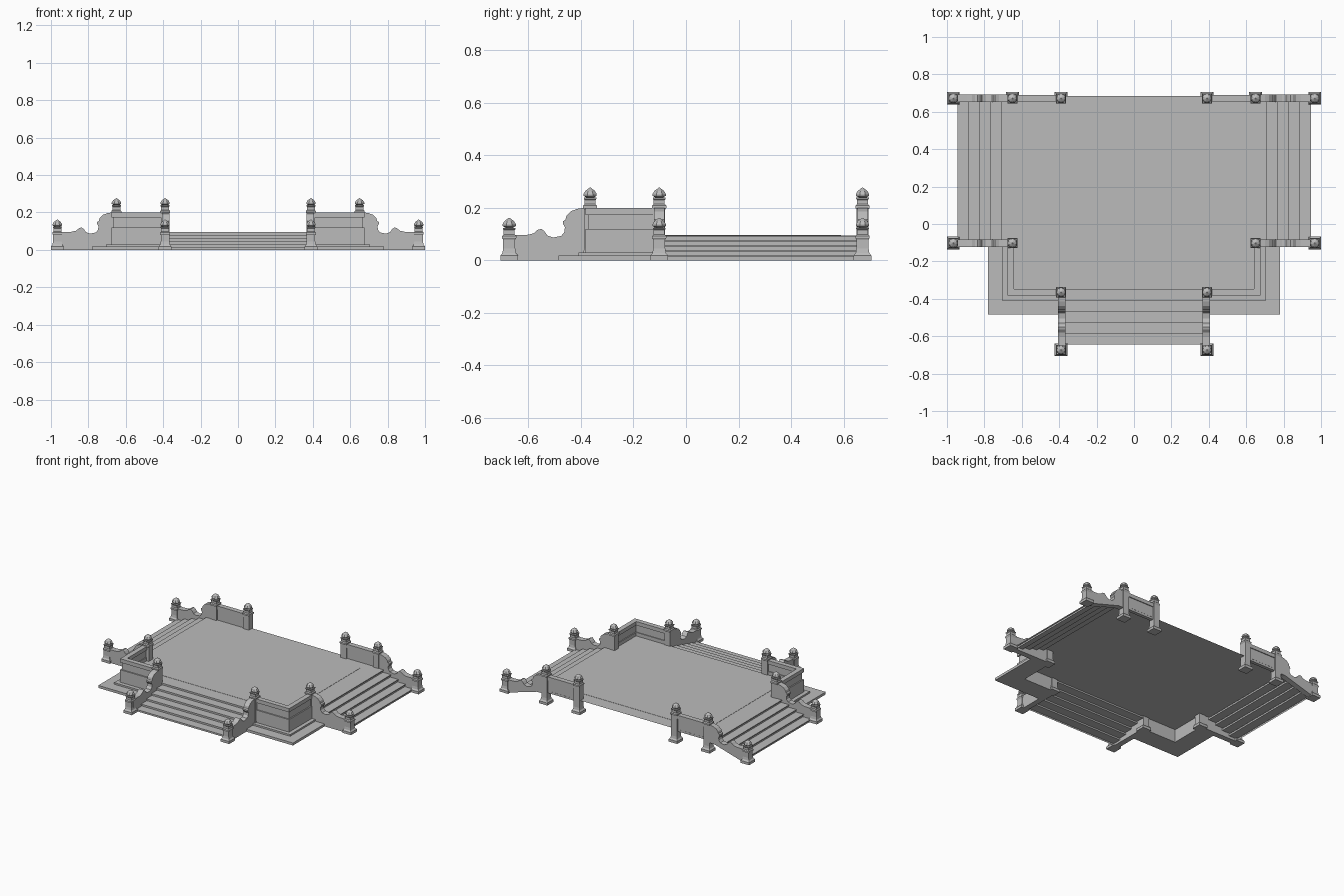
import bpy, bmesh, math
from mathutils import Vector

cube = bpy.data.objects.get("Cube")
if cube:
    bpy.data.objects.remove(cube, do_unlink=True)

stone = bpy.data.materials.new("grey stone")
stone.use_nodes = True
GREY = (0.5, 0.5, 0.5, 1)
stone.diffuse_color = GREY
stone.node_tree.nodes["Principled BSDF"].inputs["Base Color"].default_value = GREY

FLOOR = 0.095
POST_X, POST_Y = 0.39, -0.365     # front stair posts
SIDE_X, END_X = 0.65, 0.966       # side stair posts
NEAR_Y, BACK_Y = -0.102, 0.672    # side stair rails


def finish(name, bm, recalc=True):
    if recalc:
        bmesh.ops.recalc_face_normals(bm, faces=bm.faces)
    mesh = bpy.data.meshes.new(name)
    bm.to_mesh(mesh)
    bm.free()
    mesh.materials.append(stone)
    obj = bpy.data.objects.new(name, mesh)
    bpy.context.collection.objects.link(obj)
    return obj


def prism(name, points, offset):
    """Extrude a flat outline along an offset."""
    bm = bmesh.new()
    face = bm.faces.new([bm.verts.new(p) for p in points])
    new = bmesh.ops.extrude_face_region(bm, geom=[face], use_keep_orig=True)["geom"]
    bmesh.ops.translate(bm, vec=offset, verts=[g for g in new if isinstance(g, bmesh.types.BMVert)])
    return finish(name, bm)


def box(name, x0, x1, y0, y1, z0, z1):
    return prism(name, [(x0, y0, z0), (x1, y0, z0), (x1, y1, z0), (x0, y1, z0)], (0, 0, z1 - z0))


def rings(bm, profile, sides, centre):
    """Stack regular rings of half-width r at height z and cap both ends."""
    layers = []
    for r, z in profile:
        rad = r / math.cos(math.pi / sides)
        layers.append([bm.verts.new((centre[0] + rad * math.cos((i + 0.5) * math.tau / sides),
                                     centre[1] + rad * math.sin((i + 0.5) * math.tau / sides), z))
                       for i in range(sides)])
    for a, b in zip(layers, layers[1:]):
        for i in range(sides):
            j = (i + 1) % sides
            bm.faces.new((a[i], a[j], b[j], b[i]))
    bm.faces.new(layers[0][::-1])
    bm.faces.new(layers[-1])


def post(name, x, y, top):
    """Square post with flared foot, collar and faceted finial."""
    bm = bmesh.new()
    rings(bm, [(0.034, 0), (0.034, 0.018), (0.026, 0.028), (0.023, 0.045),
               (0.023, top - 0.083), (0.027, top - 0.077), (0.027, top - 0.069),
               (0.021, top - 0.063), (0.021, top - 0.047), (0.024, top - 0.043),
               (0.024, top - 0.038)], 4, (x, y))
    rings(bm, [(0.014, top - 0.038), (0.025, top - 0.031), (0.025, top - 0.024),
               (0.018, top - 0.012), (0.008, top - 0.005), (0.002, top)], 8, (x, y))
    return finish(name, bm)


# Scrolled top edge of a stair rail: distance from tall post, height
SCROLL = [(0, 0.2), (0.025, 0.2), (0.05, 0.196), (0.073, 0.187), (0.09, 0.17), (0.094, 0.155),
          (0.103, 0.149), (0.104, 0.14), (0.096, 0.127), (0.098, 0.108), (0.11, 0.093),
          (0.14, 0.087), (0.163, 0.095), (0.175, 0.112), (0.186, 0.12), (0.2, 0.116),
          (0.215, 0.103), (0.24, 0.097), (0.31, 0.095)]


def rail(name, start, direction, raised=False):
    d = Vector(direction)
    side = Vector((-d.y, d.x, 0)) * 0.02
    under = [(0.3, 0), (0.06, 0.07), (0, 0.07)] if raised else [(0.31, 0), (0, 0)]
    origin = Vector(start) - side
    return prism(name, [origin + d * t + Vector((0, 0, z)) for t, z in SCROLL + under], side * 2)


def stairs(name, foot, direction, across, risers, going):
    """Open flight of treads with small nosings, climbing along direction."""
    d, w, f = Vector(direction), Vector(across), Vector(foot)
    rise, lip = FLOOR / risers, 0.006
    path = []
    for i in range(risers):
        t, z = i * going, i * rise
        path += [(t + lip, z), (t + lip, z + rise - lip), (t, z + rise - lip), (t, z + rise)]
    path.append((risers * going, FLOOR))
    bm = bmesh.new()
    rows = [[bm.verts.new(f + d * t + w * k + Vector((0, 0, z))) for k in (-1, 1)] for t, z in path]
    flip = d.cross(w).z > 0
    for a, b in zip(rows, rows[1:]):
        quad = (a[0], b[0], b[1], a[1])
        bm.faces.new(quad if flip else quad[::-1])
    return finish(name, bm, recalc=False)


def corner_wall(name, s, out, inn, z0, z1, end_x=POST_X):
    """L-shaped course around one front corner."""
    cx, cy = 0.66, POST_Y
    outline = [(end_x, cy - out), (cx + out, cy - out), (cx + out, NEAR_Y),
               (cx - inn, NEAR_Y), (cx - inn, cy + inn), (end_x, cy + inn)]
    return prism(name, [(s * x, y, z0) for x, y in outline], (0, 0, z1 - z0))


# Terrace floor sheet and its raised centre field
bm = bmesh.new()
half = [(0.365, -0.348), (0.66, -0.348), (0.66, -0.085), (0.70, -0.085), (0.70, 0.685)]
outline = half + [(-x, y) for x, y in reversed(half)]
bm.faces.new([bm.verts.new((x, y, FLOOR)) for x, y in outline])
finish("terrace_floor", bm, recalc=False)
box("floor_field", -0.57, 0.57, -0.255, 0.59, FLOOR + 0.0005, FLOOR + 0.002)

# Front flight
stairs("front_stairs", (0, -0.643, 0), (0, 1, 0), (0.37, 0, 0), 6, 0.0585)

for s, label in ((1, "left"), (-1, "right")):
    # Corner parapet courses
    corner_wall(label + "_base_plate", s, 0.12, 0.018, 0, 0.018)
    corner_wall(label + "_plinth_moulding", s, 0.045, 0.016, 0.018, 0.03)
    corner_wall(label + "_lower_wall", s, 0.017, 0.016, 0.03, 0.12)
    corner_wall(label + "_upper_wall", s, 0.008, 0.010, 0.12, 0.173)
    corner_wall(label + "_coping", s, 0.017, 0.018, 0.173, 0.2)

    # Back parapet panel with coping
    x0, x1 = sorted((s * POST_X, s * SIDE_X))
    box(label + "_back_panel", x0, x1, BACK_Y - 0.012, BACK_Y + 0.012, 0.08, 0.173)
    box(label + "_back_coping", x0, x1, BACK_Y - 0.018, BACK_Y + 0.018, 0.173, 0.2)

    # Side flight
    stairs(label + "_stairs", (s * 0.945, (NEAR_Y + BACK_Y) / 2, 0), (-s, 0, 0),
           (0, (BACK_Y - NEAR_Y) / 2 - 0.015, 0), 5, 0.0585)

    # Scrolled rails
    rail(label + "_front_stair_rail", (s * 0.386, POST_Y, 0), (0, -1, 0))
    rail(label + "_side_near_rail", (s * SIDE_X, NEAR_Y, 0), (s, 0, 0))
    rail(label + "_side_back_rail", (s * SIDE_X, BACK_Y, 0), (s, 0, 0), raised=True)

    # Tall posts, then short newel posts
    for name, x, y in (("front", POST_X, POST_Y), ("side_near", SIDE_X, NEAR_Y),
                       ("side_back", SIDE_X, BACK_Y), ("back", POST_X, BACK_Y)):
        post(f"{label}_{name}_tall_post", s * x, y, 0.277)
    for name, x, y in (("front", POST_X, -0.673), ("side_near", END_X, NEAR_Y),
                       ("side_back", END_X, BACK_Y)):
        post(f"{label}_{name}_short_post", s * x, y, 0.162)
